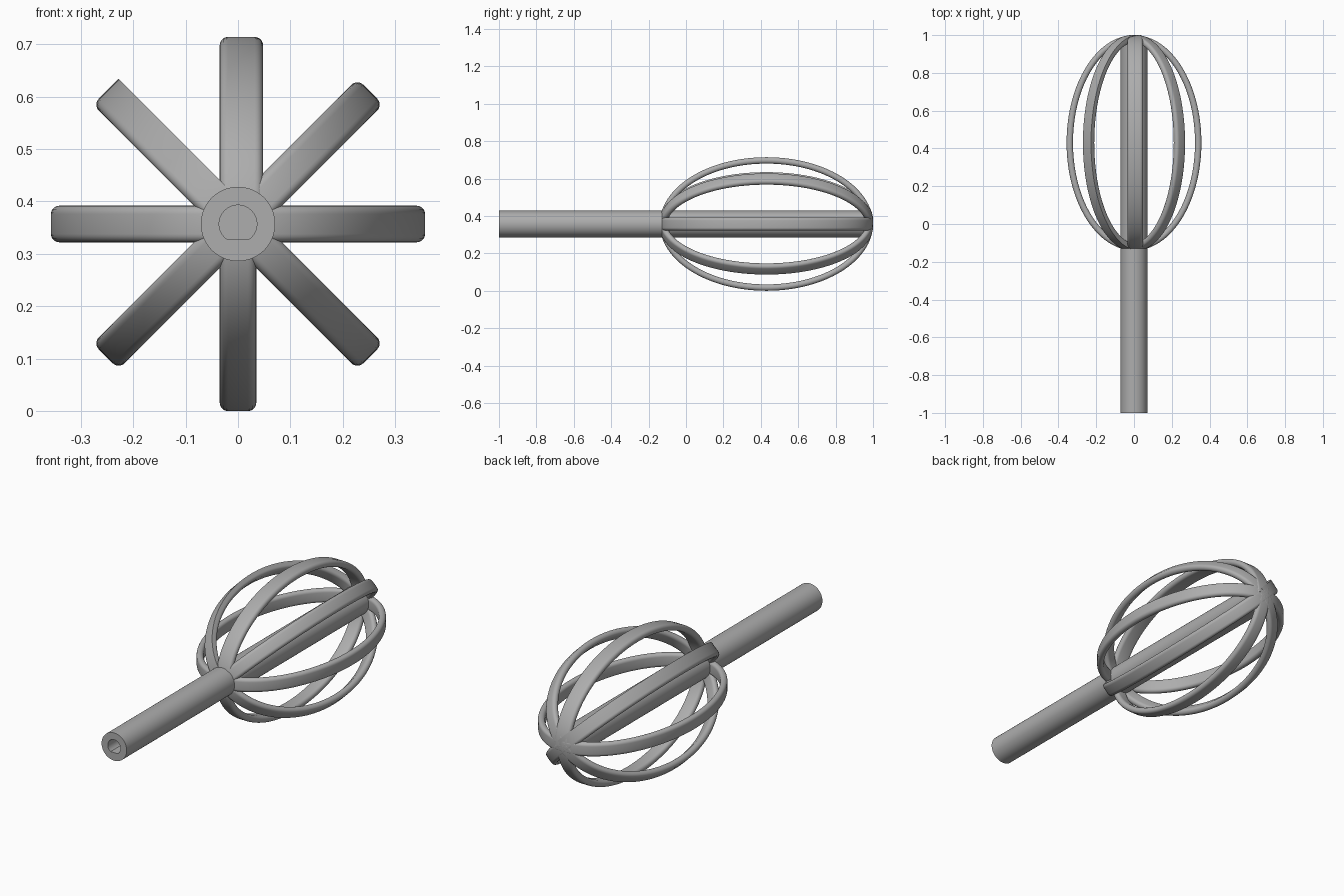
import bpy, bmesh
from math import sin, cos, pi, radians

cube = bpy.data.objects.get("Cube")
if cube:
    bpy.data.objects.remove(cube)

AXIS_Z = 0.357      # height of the long axis
MID_Y = 0.43        # centre of the cage
LONG, WIDE = 0.57, 0.357
HALF, THICK, ROUND = 0.035, 0.034, 0.016

grey = bpy.data.materials.new("plain grey")
grey.use_nodes = True
colour = (0.42, 0.42, 0.42, 1)
grey.diffuse_color = colour
grey.node_tree.nodes["Principled BSDF"].inputs["Base Color"].default_value = colour


def sweep(name, loops):
    """Skin a series of equal closed loops and cap both ends."""
    bm = bmesh.new()
    rings = [[bm.verts.new(p) for p in loop] for loop in loops]
    n = len(rings[0])
    for a, b in zip(rings, rings[1:]):
        for i in range(n):
            j = (i + 1) % n
            bm.faces.new((a[i], a[j], b[j], b[i]))
    bm.faces.new(rings[0][::-1])
    bm.faces.new(rings[-1])
    bmesh.ops.recalc_face_normals(bm, faces=bm.faces)
    mesh = bpy.data.meshes.new(name)
    bm.to_mesh(mesh)
    bm.free()
    mesh.materials.append(grey)
    obj = bpy.data.objects.new(name, mesh)
    bpy.context.collection.objects.link(obj)
    bpy.ops.object.select_all(action='DESELECT')
    obj.select_set(True)
    bpy.context.view_layer.objects.active = obj
    bpy.ops.object.shade_smooth_by_angle(angle=radians(30))
    return obj


def band_section(low, high, square):
    """Rounded strip outline as (sideways, depth) pairs; one corner may be square."""
    corners = [(high - ROUND, ROUND, -90), (high - ROUND, THICK - ROUND, 0),
               (low + ROUND, THICK - ROUND, 90), (low + ROUND, ROUND, 180)]
    points = []
    for k, (w, t, start) in enumerate(corners):
        if square and k == 3:
            points.append((low, 0))
            continue
        for s in range(6):
            a = radians(start + s * 18)
            points.append((w + ROUND * cos(a), t + ROUND * sin(a)))
    return points


def cage_band(name, angle, low=-HALF, high=HALF, square=False, steps=64):
    """Half-ellipse strip from pole to pole, turned about the long axis."""
    c, s = cos(radians(angle)), sin(radians(angle))
    section = band_section(low, high, square)
    loops = []
    for i in range(steps + 1):
        u = pi * i / steps
        loop = []
        for w, t in section:
            r = (WIDE - t) * sin(u)
            y = MID_Y - (LONG - t) * cos(u)
            loop.append((r * c - w * s, y, AXIS_Z + r * s + w * c))
        loops.append(loop)
    return sweep(name, loops)


# Cage: eight strips, the top one wider, its neighbour with one square edge
names = ["left", "upper_left", "top", "upper_right",
         "right", "lower_right", "bottom", "lower_left"]
for k, side in enumerate(names):
    cage_band(side + "_band", k * 45,
              low=-0.048 if side == "top" else -HALF,
              square=side == "upper_right")


# Shaft running through the cage, with a D-shaped socket in the front end
def circle(radius, y, flat=-1.0, n=64):
    return [(radius * cos(2 * pi * i / n), y,
             AXIS_Z + max(radius * sin(2 * pi * i / n), flat)) for i in range(n)]


sweep("shaft", [circle(0.071, 0.97), circle(0.071, -1), circle(0.036, -1, -0.03),
                circle(0.036, -0.8, -0.03)])
